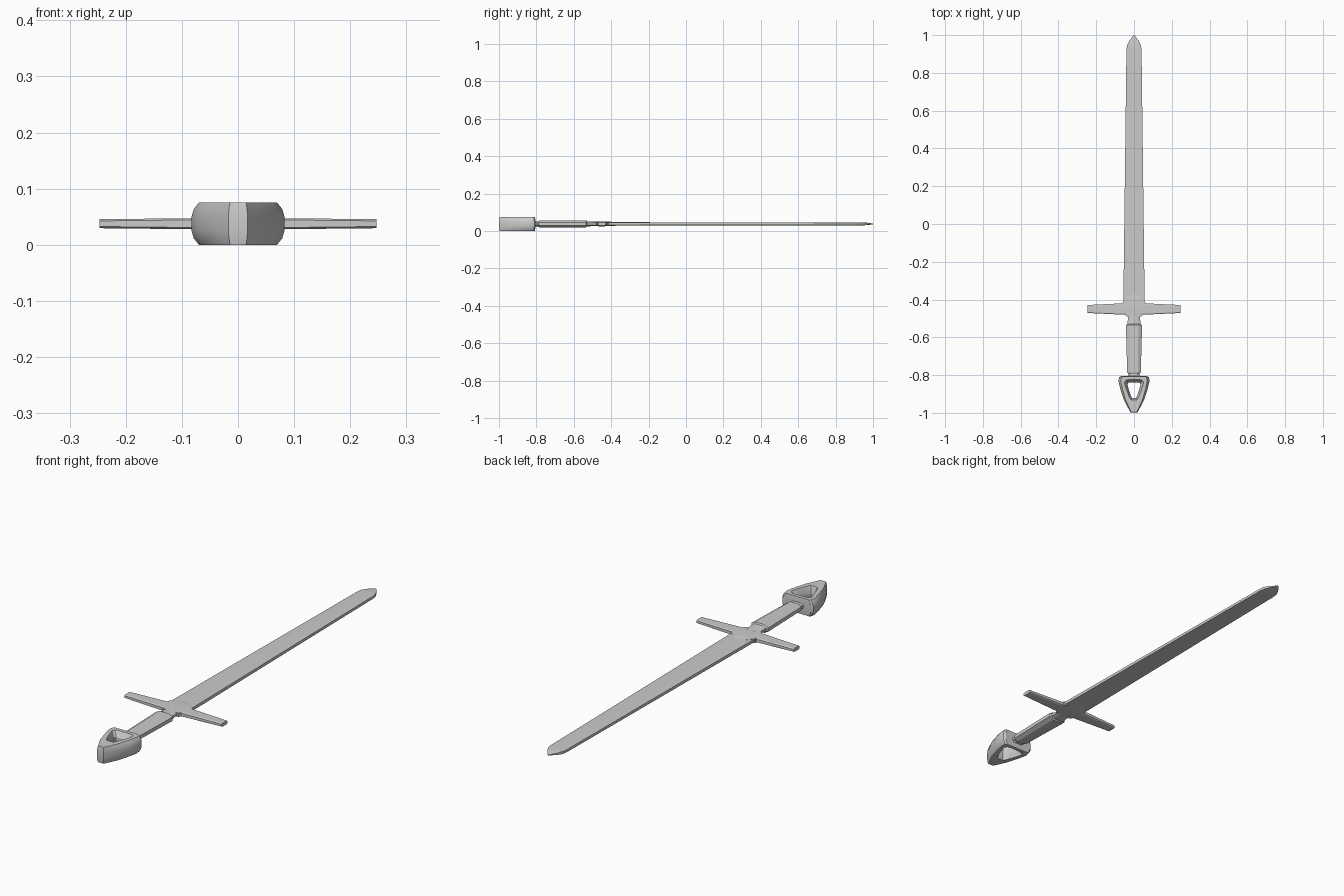
import bpy, bmesh, math
from mathutils import Vector

if "Cube" in bpy.data.objects:
    bpy.data.objects.remove(bpy.data.objects["Cube"])

ZC = 0.0375  # mid plane of the sword


def loft(name, rings, loop=False, smooth=True):
    """Skin equal-length rings of points; cap the ends or close into a loop."""
    bm = bmesh.new()
    vs = [[bm.verts.new(p) for p in ring] for ring in rings]
    n, m = len(rings), len(rings[0])
    for i in range(n if loop else n - 1):
        a, b = vs[i], vs[(i + 1) % n]
        for j in range(m):
            k = (j + 1) % m
            bm.faces.new((a[j], a[k], b[k], b[j]))
    if not loop:
        bm.faces.new(vs[0])
        bm.faces.new(vs[-1])
    bmesh.ops.recalc_face_normals(bm, faces=bm.faces)
    me = bpy.data.meshes.new(name)
    bm.to_mesh(me)
    bm.free()
    ob = bpy.data.objects.new(name, me)
    bpy.context.collection.objects.link(ob)
    if smooth:
        bpy.ops.object.select_all(action='DESELECT')
        ob.select_set(True)
        bpy.context.view_layer.objects.active = ob
        bpy.ops.object.shade_smooth_by_angle(angle=math.radians(25))
    return ob


def hexagon(y, w, edge, ridge):
    """Flat blade section: straight edges and a faint central ridge."""
    return [(x, y, ZC + z) for x, z in
            ((w, -edge), (w, edge), (0, ridge), (-w, edge), (-w, -edge), (0, -ridge))]


def octagon(a, b, ca, cb):
    """Chamfered rectangle in two axes."""
    return [(a, -cb), (a, cb), (ca, b), (-ca, b), (-a, cb), (-a, -cb), (-ca, -b), (ca, -b)]


# Blade, narrowing towards a short curved point
loft("blade", [hexagon(*s) for s in (
    (-0.46, 0.058, 0.007, 0.009), (-0.38, 0.056, 0.007, 0.009), (0.92, 0.040, 0.006, 0.008),
    (0.945, 0.037, 0.006, 0.008), (0.972, 0.024, 0.004, 0.006), (1.0, 0.002, 0.001, 0.002))])

# Raised plate where the blade enters the guard
loft("blade_collar", [hexagon(*s) for s in (
    (-0.49, 0.040, 0.009, 0.012), (-0.45, 0.064, 0.010, 0.013), (-0.415, 0.060, 0.010, 0.012),
    (-0.385, 0.030, 0.008, 0.011), (-0.37, 0.012, 0.007, 0.009))])

# Cross guard, tapering to both ends
loft("cross_guard", [[(x, -0.450 + y, ZC + z) for y, z in octagon(h, t, h - 0.005, t - 0.003)]
                     for x, h, t in ((-0.247, 0.021, 0.008), (-0.06, 0.030, 0.010),
                                     (0.06, 0.030, 0.010), (0.247, 0.021, 0.008))])

# Grip with a narrow neck at each end
loft("grip", [[(x, y, ZC + z) for x, z in octagon(w, t, w * 0.55, t * 0.45)]
              for y, w, t in ((-0.47, 0.034, 0.012), (-0.505, 0.032, 0.012), (-0.53, 0.036, 0.014),
                              (-0.535, 0.043, 0.019), (-0.785, 0.036, 0.018), (-0.795, 0.028, 0.013),
                              (-0.805, 0.032, 0.014), (-0.825, 0.032, 0.014))])


# Pommel: thick chamfered triangular ring with a triangular hole
def mirrored(half):
    return half + [(-x, y) for x, y in reversed(half)]


outer = mirrored([(0.070, -0.806), (0.079, -0.812), (0.083, -0.832), (0.072, -0.875),
                  (0.053, -0.932), (0.034, -0.968), (0.017, -0.998)])
hole = mirrored([(0.022, -0.838), (0.030, -0.841), (0.034, -0.850), (0.030, -0.868),
                 (0.021, -0.896), (0.016, -0.912), (0.010, -0.920)])


def level(outline, sx, sy, z, cy=-0.885):
    return [(x * sx, cy + (y - cy) * sy, ZC + z) for x, y in outline]


half_ring = [(hole, 1, 1, 0.012), (hole, 1.5, 1.3, 0.0375), (outer, 0.84, 0.98, 0.0375),
             (outer, 0.95, 1.0, 0.026), (outer, 1, 1.01, 0.012)]
loft("pommel", [level(*r) for r in half_ring] +
     [level(o, sx, sy, -z) for o, sx, sy, z in reversed(half_ring)], loop=True)
